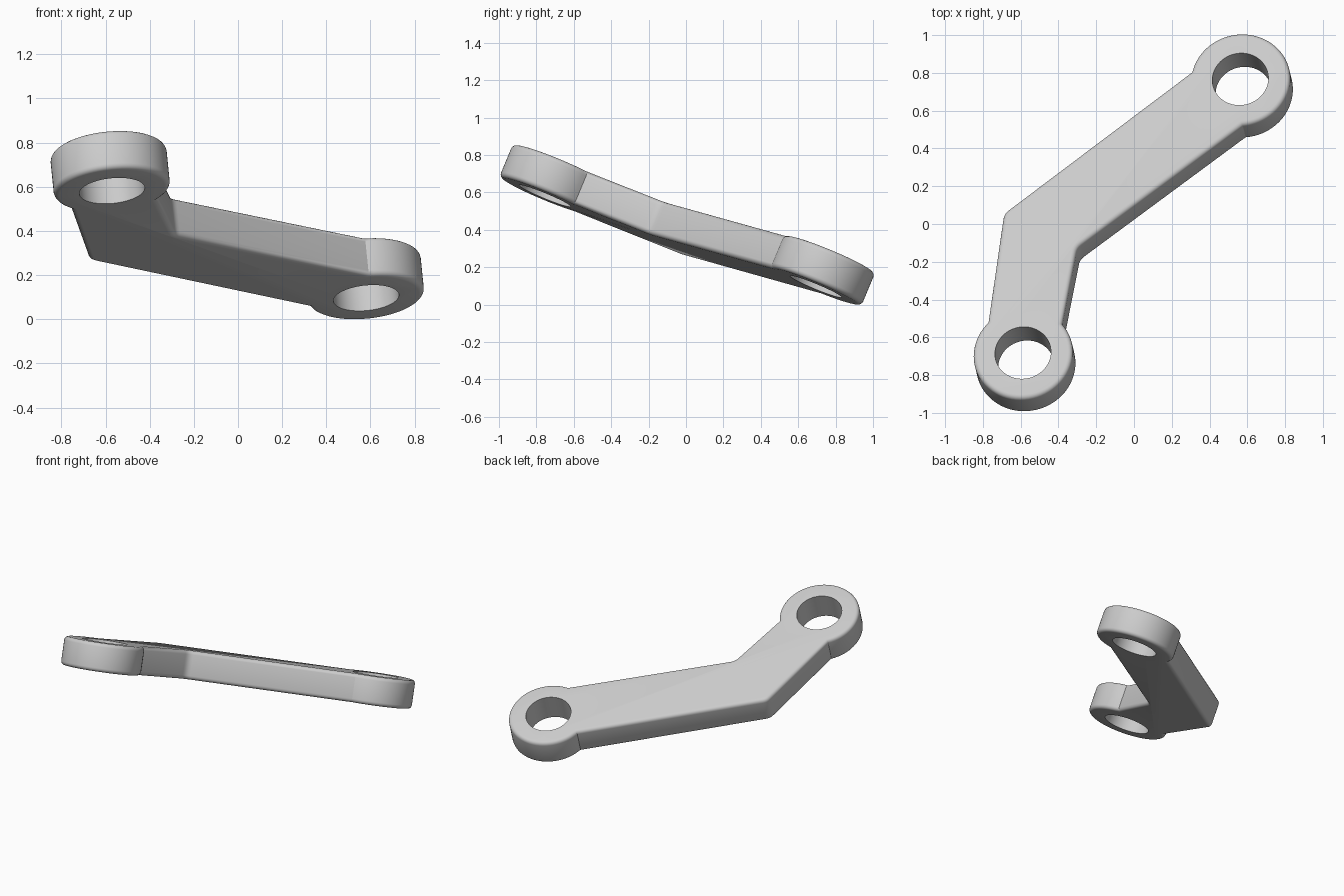
import bpy
import bmesh
from math import atan2, cos, sin, pi
from mathutils import Vector, Matrix

cube = bpy.data.objects.get("Cube")
if cube:
    bpy.data.objects.remove(cube, do_unlink=True)

THICK, RING_R, HOLE_R, ROUND = 0.19, 0.264, 0.149, 0.025

# Tilted frame of the flat bracket; its origin lies on the top face
normal = Vector((-0.093, 0.382, 0.92)).normalized()
side = Vector((1, 0, 0))
side = (side - normal * side.dot(normal)).normalized()
up = normal.cross(side)
origin = Vector((-0.588, -0.682, 0.756))
frame = Matrix((side, up, normal)).transposed().to_4x4()
frame.translation = origin


def on_plane(x, y):
    """Drop a ground-plan point onto the top face, in local coordinates."""
    d = Vector((x, y, 0)) - origin
    d.z = -(normal.x * d.x + normal.y * d.y) / normal.z
    return Vector((d.dot(side), d.dot(up)))


def ring_arc(centre, start, end, steps=52):
    """Counter-clockwise arc round a ring, between two bar edges."""
    a, b = (atan2(*(p - centre).yx) for p in (start, end))
    if b < a:
        b += 2 * pi
    angles = [a + (b - a) * i / steps for i in range(steps + 1)]
    return [centre + RING_R * Vector((cos(t), sin(t))) for t in angles]


def rounded(corner, before, after, size=0.03, steps=4):
    """Softened elbow corner."""
    p = corner + (before - corner).normalized() * size
    q = corner + (after - corner).normalized() * size
    ts = [i / steps for i in range(steps + 1)]
    return [p * (1 - t) ** 2 + corner * 2 * t * (1 - t) + q * t * t for t in ts]


def prism(name, points, bottom, top, bevel=0):
    bm = bmesh.new()
    face = bm.faces.new([bm.verts.new((p.x, p.y, bottom)) for p in points])
    out = bmesh.ops.extrude_face_region(bm, geom=[face])
    moved = [v for v in out["geom"] if isinstance(v, bmesh.types.BMVert)]
    bmesh.ops.translate(bm, verts=moved, vec=(0, 0, top - bottom))
    bmesh.ops.recalc_face_normals(bm, faces=bm.faces)
    if bevel:
        rims = [e for e in bm.edges if abs(e.verts[0].co.z - e.verts[1].co.z) < 1e-5]
        bmesh.ops.bevel(bm, geom=rims, offset=bevel, segments=4, profile=0.5,
                        affect="EDGES", clamp_overlap=False)
    mesh = bpy.data.meshes.new(name)
    bm.to_mesh(mesh)
    bm.free()
    obj = bpy.data.objects.new(name, mesh)
    bpy.context.collection.objects.link(obj)
    obj.matrix_world = frame
    return obj


# Outline: front ring, inner elbow, back ring, outer elbow
front_ring = on_plane(-0.588, -0.682)
back_ring = on_plane(0.563, 0.767)
front_outer, front_inner = on_plane(-0.767, -0.52), on_plane(-0.362, -0.51)
back_outer, back_inner = on_plane(0.305, 0.81), on_plane(0.575, 0.525)
outer_elbow, inner_elbow = on_plane(-0.69, 0.06), on_plane(-0.303, -0.125)

outline = ring_arc(front_ring, front_outer, front_inner)
outline += rounded(inner_elbow, front_inner, back_inner)
outline += ring_arc(back_ring, back_inner, back_outer)
outline += rounded(outer_elbow, back_outer, front_outer)
bracket = prism("link_arm", outline, -THICK, 0, ROUND)

# Bolt holes through both rings
bpy.context.view_layer.objects.active = bracket
for centre in (front_ring, back_ring):
    circle = [centre + HOLE_R * Vector((cos(t), sin(t)))
              for t in (2 * pi * i / 64 for i in range(64))]
    cutter = prism("hole_cutter", circle, -THICK - 0.1, 0.1)
    cutter.hide_render = True
    mod = bracket.modifiers.new("hole", "BOOLEAN")
    mod.operation, mod.solver, mod.object = "DIFFERENCE", "EXACT", cutter
    bpy.context.view_layer.update()
    bpy.ops.object.modifier_apply(modifier=mod.name)
    bpy.data.objects.remove(cutter, do_unlink=True)

# Plain grey metal
grey = bpy.data.materials.new("light_grey")
grey.use_nodes = True
colour = (0.6, 0.6, 0.6, 1)
grey.diffuse_color = colour
grey.node_tree.nodes["Principled BSDF"].inputs["Base Color"].default_value = colour
bracket.data.materials.clear()
bracket.data.materials.append(grey)

bpy.ops.object.select_all(action="DESELECT")
bracket.select_set(True)
bpy.ops.object.shade_smooth_by_angle(angle=0.5)
